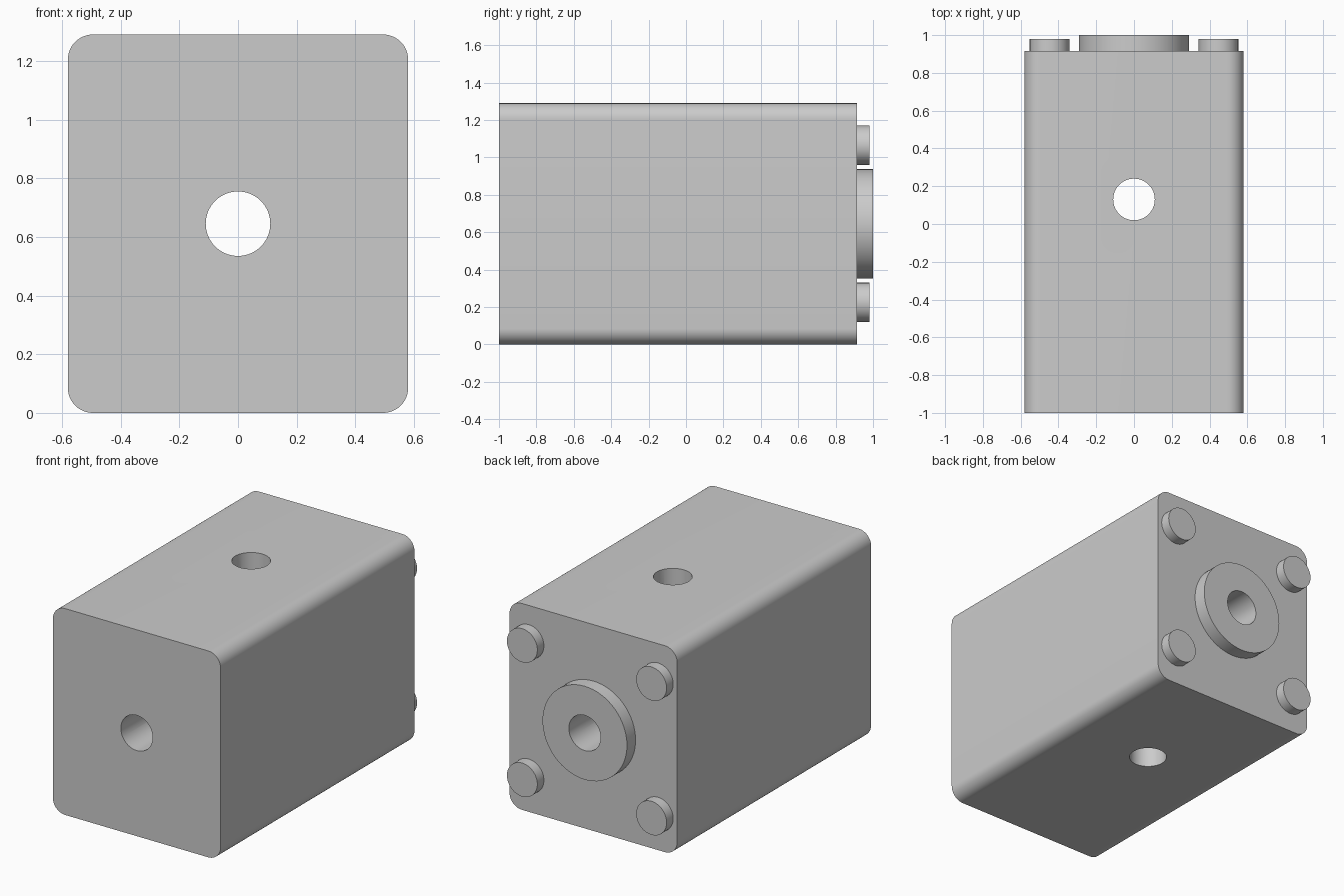
import bpy
import math

if "Cube" in bpy.data.objects:
    bpy.data.objects.remove(bpy.data.objects["Cube"], do_unlink=True)

# Main dimensions
HALF_W, HEIGHT = 0.58, 1.29
FRONT, BACK = -1.0, 0.915
MID_Z = HEIGHT / 2
BORE = 0.11

grey = bpy.data.materials.new("plain grey")
grey.use_nodes = True
colour = (0.6, 0.6, 0.6, 1)
grey.diffuse_color = colour
grey.node_tree.nodes["Principled BSDF"].inputs["Base Color"].default_value = colour


def activate(obj):
    bpy.ops.object.select_all(action="DESELECT")
    obj.select_set(True)
    bpy.context.view_layer.objects.active = obj


def smooth(obj):
    activate(obj)
    bpy.ops.object.shade_smooth_by_angle(angle=math.radians(30))


def cylinder(name, radius, x, z, y0, y1):
    """Cylinder lying along y."""
    bpy.ops.mesh.primitive_cylinder_add(
        vertices=64, radius=radius, depth=y1 - y0,
        location=(x, (y0 + y1) / 2, z), rotation=(math.pi / 2, 0, 0))
    obj = bpy.context.object
    obj.name = name
    obj.data.materials.append(grey)
    return obj


def cut(obj, cutter):
    mod = obj.modifiers.new("bore", "BOOLEAN")
    mod.operation, mod.solver, mod.object = "DIFFERENCE", "EXACT", cutter
    activate(obj)
    bpy.ops.object.modifier_apply(modifier=mod.name)


# Block with its four long edges rounded
bpy.ops.mesh.primitive_cube_add(size=1, location=(0, (FRONT + BACK) / 2, MID_Z))
body = bpy.context.object
body.name = "body"
body.scale = (2 * HALF_W, BACK - FRONT, HEIGHT)
bpy.ops.object.transform_apply(location=False, rotation=False, scale=True)
body.data.materials.append(grey)
weights = body.data.attributes.new("bevel_weight_edge", "FLOAT", "EDGE")
for edge in body.data.edges:
    a, b = (body.data.vertices[i].co for i in edge.vertices)
    weights.data[edge.index].value = float(abs(a.y - b.y) > 1)
bevel = body.modifiers.new("round edges", "BEVEL")
bevel.limit_method = "WEIGHT"
bevel.width, bevel.segments = 0.085, 12
activate(body)
bpy.ops.object.modifier_apply(modifier=bevel.name)

# Round boss on the back face
boss = cylinder("back_boss", 0.292, 0, MID_Z, BACK, 1.0)

# Lengthwise and vertical through holes
long_bore = cylinder("long_bore_cutter", BORE, 0, MID_Z, -1.2, 1.2)
cross_bore = cylinder("cross_bore_cutter", BORE, 0, MID_Z, -1, 1)
cross_bore.rotation_euler = (0, 0, 0)
cross_bore.location.y = 0.13
cut(body, long_bore)
cut(body, cross_bore)
cut(boss, long_bore)
for helper in (long_bore, cross_bore):
    bpy.data.objects.remove(helper, do_unlink=True)

# Four studs at the back corners
for side, x in (("left", 0.447), ("right", -0.447)):
    for level, dz in (("upper", 0.42), ("lower", -0.42)):
        smooth(cylinder(f"{level}_{side}_stud", 0.105, x, MID_Z + dz, BACK, 0.98))

smooth(body)
smooth(boss)
